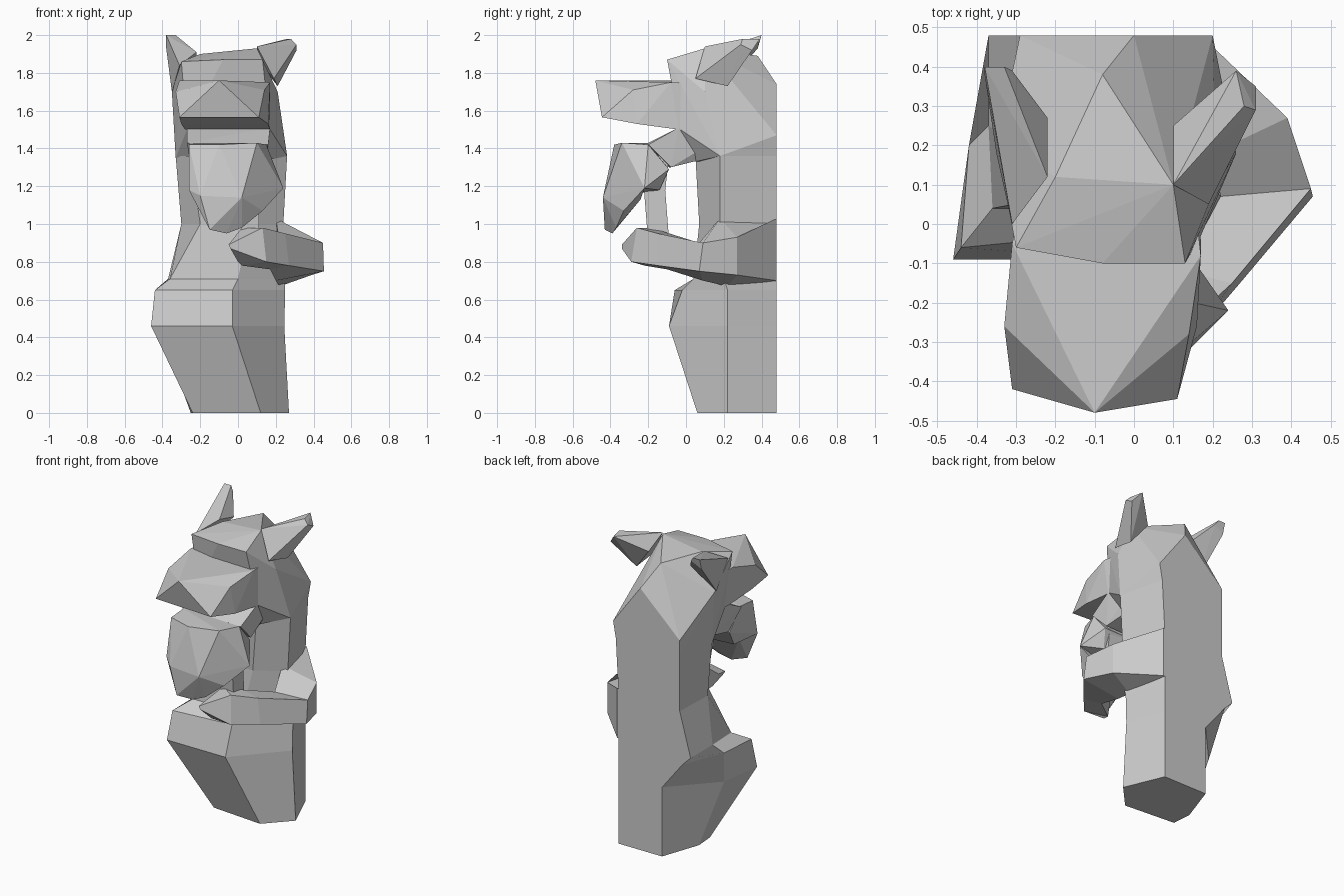
import bpy, bmesh


def finish(name, bm):
    bmesh.ops.recalc_face_normals(bm, faces=bm.faces)
    me = bpy.data.meshes.new(name)
    bm.to_mesh(me)
    bm.free()
    ob = bpy.data.objects.new(name, me)
    bpy.context.collection.objects.link(ob)
    return ob


def hull(name, pts):
    """Faceted block carved as the convex hull of a few corners."""
    bm = bmesh.new()
    for p in pts:
        bm.verts.new(p)
    res = bmesh.ops.convex_hull(bm, input=bm.verts)
    junk = {v for v in res["geom_interior"] if isinstance(v, bmesh.types.BMVert)}
    bmesh.ops.delete(bm, geom=list(junk), context='VERTS')
    return finish(name, bm)


def loft(name, rings):
    """Skin between rings of equal size, capped at both ends."""
    bm = bmesh.new()
    vr = [[bm.verts.new(p) for p in r] for r in rings]
    n = len(vr[0])
    for a, b in zip(vr, vr[1:]):
        for i in range(n):
            j = (i + 1) % n
            bm.faces.new((a[i], a[j], b[j], b[i]))
    bm.faces.new(vr[0])
    bm.faces.new(vr[-1])
    return finish(name, bm)


# body: six-sided column with a flat back and a hip bulging to the left
sections = [
    (0.00, [(.16, .48), (.27, .22), (.12, .06), (-.24, .09), (-.25, .22), (-.16, .48)]),
    (0.46, [(.16, .48), (.245, .22), (-.03, -.09), (-.46, -.09), (-.42, .20), (-.16, .48)]),
    (0.65, [(.16, .48), (.25, .22), (-.03, -.02), (-.44, -.06), (-.42, .20), (-.31, .48)]),
    (0.71, [(.16, .48), (.25, .20), (.00, .04), (-.36, .04), (-.37, .25), (-.37, .48)]),
    (1.00, [(.16, .48), (.24, .18), (.06, .07), (-.20, .07), (-.30, .20), (-.29, .48)]),
    (1.36, [(.18, .48), (.26, .18), (.10, .05), (-.25, .05), (-.33, .20), (-.29, .48)]),
]
loft("body", [[(x, y, z) for x, y in ring] for z, ring in sections])

# head, its flat back continuing the body up to a peak
hull("head", [
    (-.29, .48, 1.36), (.18, .48, 1.36),
    (-.29, .48, 1.47), (0, .48, 1.74), (.20, .48, 1.47),
    (.26, .18, 1.36), (.21, .10, 1.70), (-.33, .20, 1.35), (-.35, .20, 1.70),
    (-.30, -.06, 1.86), (.13, -.10, 1.87), (-.08, -.10, 1.87),
    (-.08, .38, 1.89), (-.20, .12, 1.90), (.10, .10, 1.93),
    (-.27, -.03, 1.50), (.17, -.03, 1.50), (-.22, .05, 1.33), (.12, .05, 1.33)])

# upper snout
hull("snout", [
    (-.08, -.15, 1.755), (-.31, -.05, 1.76), (.17, -.08, 1.75),
    (-.28, .10, 1.74), (.15, .10, 1.74), (.15, .06, 1.50), (-.26, .06, 1.50),
    (-.33, -.26, 1.70), (.14, -.28, 1.71), (-.10, -.48, 1.76),
    (-.31, -.42, 1.565), (.11, -.445, 1.565), (.16, -.26, 1.53),
    (-.30, -.26, 1.53), (.17, -.04, 1.50), (-.28, -.04, 1.50)])

# open lower jaw: hinge, cheek and hooked chin
hull("jaw_hinge", [
    (-.27, -.04, 1.51), (.17, -.04, 1.51), (-.27, -.20, 1.43), (.16, -.20, 1.42),
    (-.25, -.09, 1.30), (.15, -.08, 1.30), (.12, .08, 1.34), (-.25, .08, 1.34),
    (.15, .12, 1.42), (-.25, .12, 1.42)])
hull("jaw", [
    (-.26, -.20, 1.43), (.15, -.20, 1.42), (-.10, -.38, 1.42), (.10, -.34, 1.43),
    (-.26, -.33, 1.42), (.24, -.22, 1.19), (-.26, -.38, 1.18), (-.20, -.43, 1.15),
    (.02, -.44, 1.14), (-.25, -.10, 1.29), (.15, -.09, 1.29),
    (.12, -.14, 1.18), (-.22, -.19, 1.17)])
hull("chin", [
    (-.26, -.38, 1.18), (-.20, -.43, 1.15), (.02, -.44, 1.14), (.24, -.22, 1.19),
    (.13, -.33, 1.07), (-.15, -.43, .97), (-.06, -.39, .95), (.02, -.37, .98),
    (-.20, -.27, 1.17), (.10, -.24, 1.13)])

# ears
hull("right_ear", [
    (.10, .10, 1.94), (.19, .05, 1.77), (.21, .22, 1.73), (.10, .25, 1.87),
    (.26, .39, 1.98), (.31, .35, 1.92), (.31, .29, 1.95), (.28, .30, 1.98)])
hull("left_ear", [
    (-.22, .12, 1.91), (-.31, 0, 1.84), (-.35, .18, 1.70), (-.22, .27, 1.87),
    (-.38, .40, 2.0), (-.33, .40, 2.0), (-.38, .38, 1.93), (-.31, .39, 1.97)])

# right arm wrapping from the back to the belly
arm = [
    [(.10, .48, 1.03), (.17, .48, 1.03), (.17, .48, .70), (.10, .48, .70)],
    [(.20, .18, 1.03), (.39, .27, .93), (.39, .27, .73), (.22, .22, .67)],
    [(.22, .07, .90), (.45, .09, .90), (.455, .07, .75), (.20, .09, .70)],
    [(.12, -.12, .96), (.25, -.15, .95), (.27, -.15, .78), (.17, -.10, .76)],
    [(.02, -.18, .98), (.13, -.26, .98), (.15, -.29, .80), (.02, -.22, .78)],
    [(-.03, -.30, .88), (-.05, -.34, .89), (-.04, -.34, .87), (.00, -.28, .80)],
]
loft("right_arm", arm)

# raised hand joining the arm to the jaw
loft("raised_hand", [
    [(.02, -.20, .90), (.11, -.20, .90), (.11, -.09, .92), (.02, -.09, .92)],
    [(.01, -.22, 1.15), (.11, -.22, 1.15), (.11, -.11, 1.18), (.01, -.11, 1.18)],
    [(.00, -.22, 1.36), (.11, -.22, 1.36), (.11, -.09, 1.36), (.00, -.09, 1.36)]])
